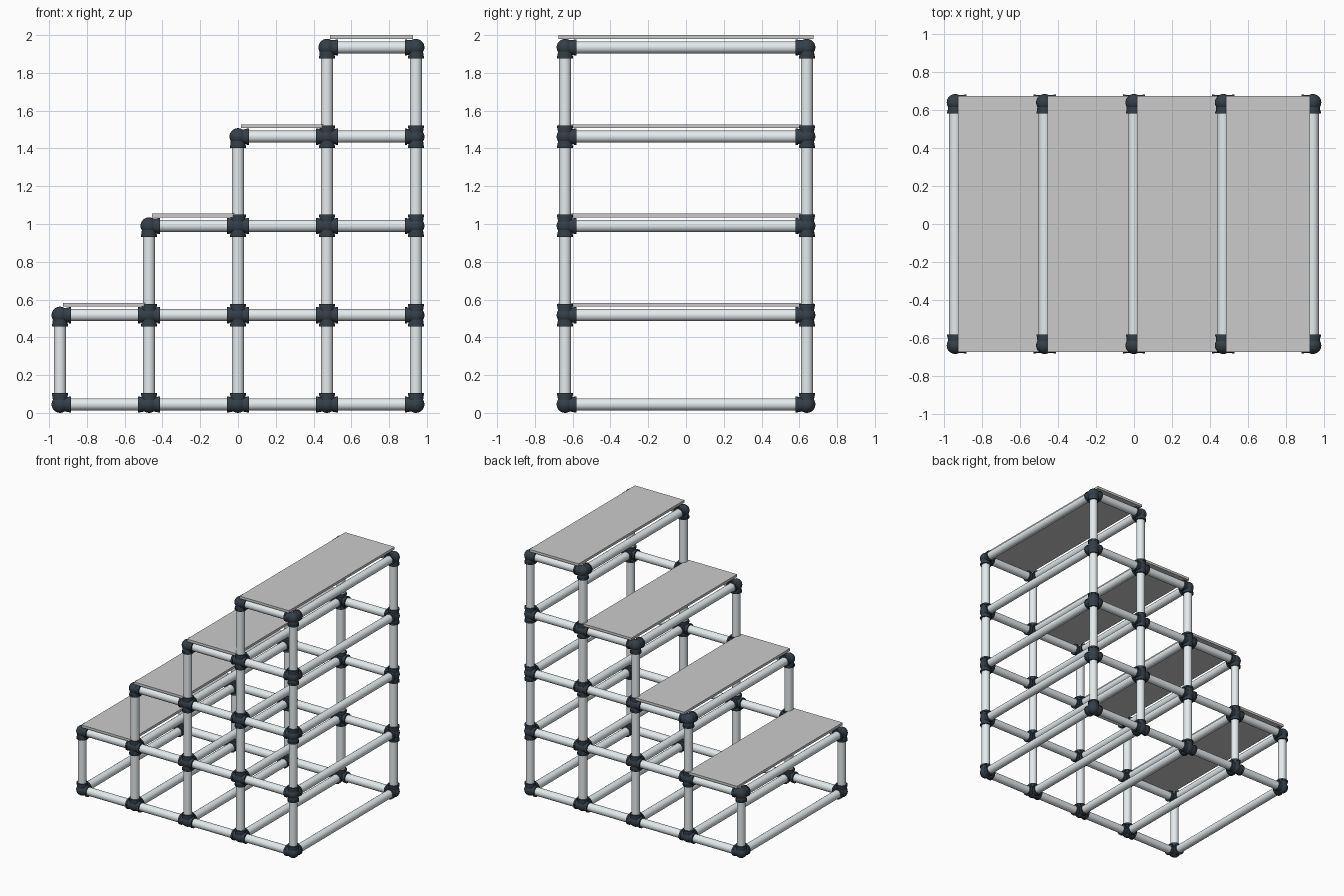
import bpy, bmesh
from mathutils import Vector, Matrix

if "Cube" in bpy.data.objects:
    bpy.data.objects.remove(bpy.data.objects["Cube"])

XS = [-0.942 + 0.471 * i for i in range(5)]
ZS = [0.045 + 0.4725 * k for k in range(5)]
TOP = [1, 2, 3, 4, 4]          # highest level reached by each column
Y = 0.64
TUBE_R = 0.032


def material(name, rgb):
    m = bpy.data.materials.new(name)
    m.diffuse_color = (*rgb, 1)
    m.use_nodes = True
    m.node_tree.nodes["Principled BSDF"].inputs["Base Color"].default_value = m.diffuse_color
    return m


STEEL = material("pale_steel", (0.78, 0.83, 0.85))
DARK = material("dark_plastic", (0.035, 0.05, 0.065))


def finish(name, bm, mat=None, smooth=True):
    me = bpy.data.meshes.new(name)
    bm.to_mesh(me)
    bm.free()
    ob = bpy.data.objects.new(name, me)
    bpy.context.collection.objects.link(ob)
    if mat:
        me.materials.append(mat)
    if smooth:
        bpy.ops.object.select_all(action='DESELECT')
        ob.select_set(True)
        bpy.context.view_layer.objects.active = ob
        bpy.ops.object.shade_smooth_by_angle(angle=0.6)
    return ob


def cone(bm, a, b, r1, r2, seg=24):
    a, b = Vector(a), Vector(b)
    d = b - a
    rot = Vector((0, 0, 1)).rotation_difference(d).to_matrix().to_4x4()
    bmesh.ops.create_cone(bm, cap_ends=True, segments=seg, radius1=r1, radius2=r2,
                          depth=d.length, matrix=Matrix.Translation((a + b) / 2) @ rot)


def tube(name, a, b):
    bm = bmesh.new()
    cone(bm, a, b, TUBE_R, TUBE_R)
    finish(name, bm, STEEL)


def exists(i, k):
    return 0 <= i < 5 and 0 <= k <= TOP[i]


# upright posts and horizontal side rails on both sides
for side, y in (("front", -Y), ("back", Y)):
    for i, x in enumerate(XS):
        tube(f"{side}_post_{i}", (x, y, ZS[0]), (x, y, ZS[TOP[i]]))
    for k, z in enumerate(ZS):
        first = min(i for i in range(5) if exists(i, k))
        tube(f"{side}_rail_{k}", (XS[first], y, z), (XS[4], y, z))

# cross bars joining the two sides
for i, x in enumerate(XS):
    for k in range(TOP[i] + 1):
        tube(f"cross_bar_{i}_{k}", (x, -Y, ZS[k]), (x, Y, ZS[k]))

# pipe connectors: ball with a flared socket toward every tube
for side, y in (("front", -Y), ("back", Y)):
    for i, x in enumerate(XS):
        for k in range(TOP[i] + 1):
            p = Vector((x, y, ZS[k]))
            bm = bmesh.new()
            bmesh.ops.create_uvsphere(bm, u_segments=24, v_segments=14, radius=0.045,
                                      matrix=Matrix.Translation(p))
            dirs = [(0, -1 if y > 0 else 1, 0)]
            for di, dk in ((1, 0), (-1, 0), (0, 1), (0, -1)):
                if exists(i + di, k + dk):
                    dirs.append((di, 0, dk))
            for d in map(Vector, dirs):
                cone(bm, p, p + d * 0.05, 0.037, 0.040)
                cone(bm, p + d * 0.046, p + d * 0.059, 0.043, 0.043)
            finish(f"{side}_connector_{i}_{k}", bm, DARK)

# flat treads resting on the connectors
for i in range(4):
    bm = bmesh.new()
    c = Vector(((XS[i] + XS[i + 1]) / 2, 0, ZS[i + 1] + 0.055))
    bmesh.ops.create_cube(bm, size=1, matrix=Matrix.Translation(c)
                          @ Matrix.Diagonal((0.441, 1.348, 0.02, 1)))
    finish(f"tread_{i}", bm, smooth=False)
